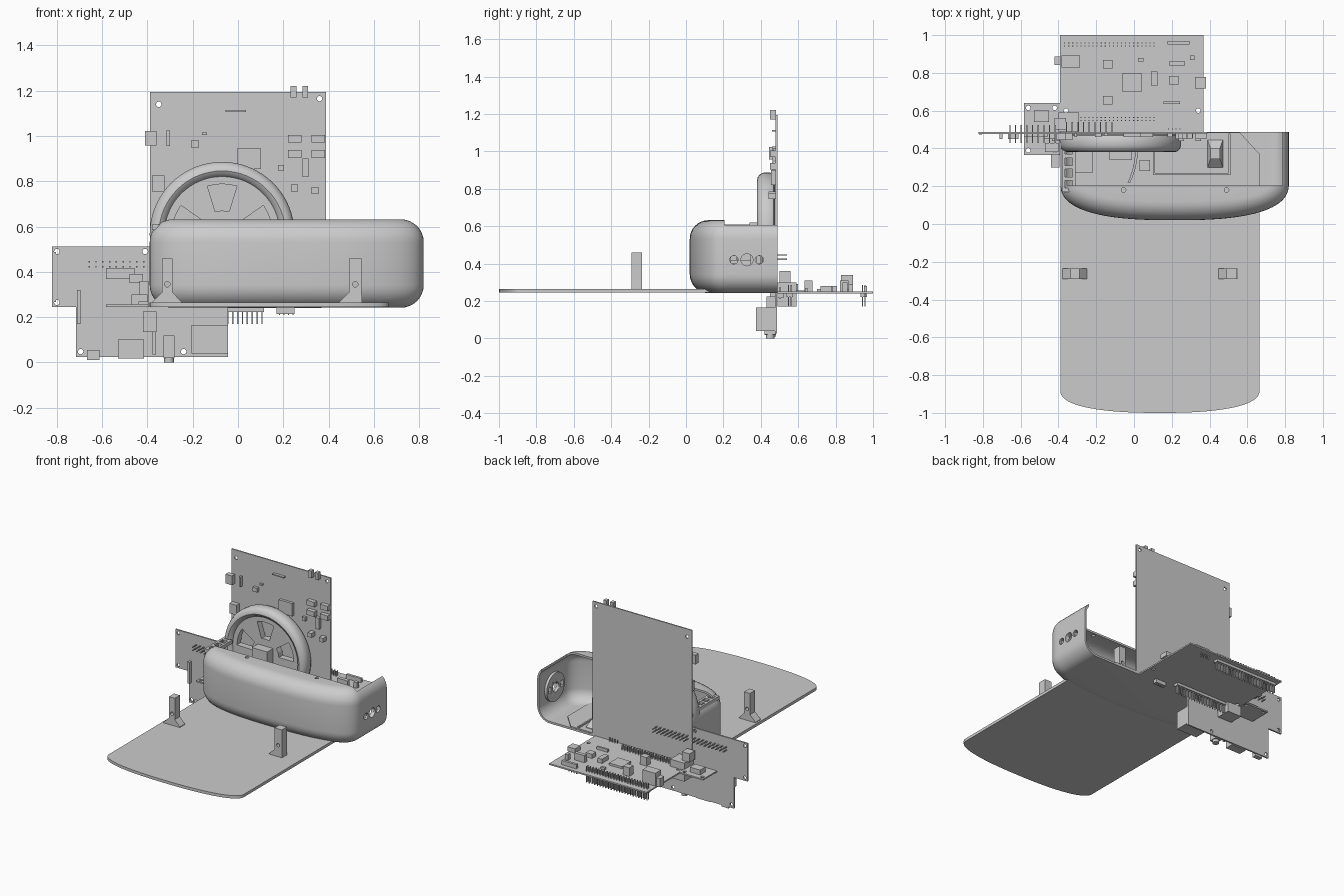
import bpy, bmesh, math
from mathutils import Vector, Matrix


def finish(name, bm, smooth=False):
    bmesh.ops.recalc_face_normals(bm, faces=bm.faces)
    me = bpy.data.meshes.new(name)
    bm.to_mesh(me)
    bm.free()
    ob = bpy.data.objects.new(name, me)
    bpy.context.collection.objects.link(ob)
    if smooth:
        shade(ob)
    return ob


def shade(ob):
    bpy.ops.object.select_all(action='DESELECT')
    ob.select_set(True)
    bpy.context.view_layer.objects.active = ob
    bpy.ops.object.shade_smooth_by_angle(angle=math.radians(35))


def add_box(bm, x0, x1, y0, y1, z0, z1):
    c = Vector(((x0 + x1) / 2, (y0 + y1) / 2, (z0 + z1) / 2))
    m = Matrix.Translation(c) @ Matrix.Diagonal((x1 - x0, y1 - y0, z1 - z0, 1))
    bmesh.ops.create_cube(bm, size=1, matrix=m)


def boxes(name, items):
    bm = bmesh.new()
    for b in items:
        add_box(bm, *b)
    return finish(name, bm)


def loft(name, rings, smooth=False):
    """Closed solid through equal-length rings of points, capped at both ends."""
    bm = bmesh.new()
    vs = [[bm.verts.new(p) for p in r] for r in rings]
    n = len(vs[0])
    for a, b in zip(vs, vs[1:]):
        for i in range(n):
            bm.faces.new((a[i], a[(i + 1) % n], b[(i + 1) % n], b[i]))
    bm.faces.new(vs[0])
    bm.faces.new(vs[-1])
    return finish(name, bm, smooth)


def cylinder(name, r, centre, axis, depth, seg=32):
    bm = bmesh.new()
    rot = Vector((0, 0, 1)).rotation_difference(Vector(axis)).to_matrix().to_4x4()
    bmesh.ops.create_cone(bm, cap_ends=True, segments=seg, radius1=r, radius2=r,
                          depth=depth, matrix=Matrix.Translation(centre) @ rot)
    return finish(name, bm, True)


def cut(ob, cutters):
    for c in cutters:
        c.hide_render = True
        m = ob.modifiers.new("cut", 'BOOLEAN')
        m.operation, m.solver, m.object = 'DIFFERENCE', 'EXACT', c
        bpy.context.view_layer.objects.active = ob
        bpy.ops.object.modifier_apply(modifier=m.name)
        bpy.data.objects.remove(c)


def bow(cx, cy, a, b, n, steps=40):
    """Bulging front edge, a half superellipse from left to right."""
    pts = []
    for i in range(steps + 1):
        t = math.pi * (1 - i / steps)
        c, s = math.cos(t), math.sin(t)
        pts.append((cx + math.copysign(abs(c) ** (2 / n), c) * a, cy - abs(s) ** (2 / n) * b))
    return pts


# Base plate with bowed front edge and clipped rear corner
plan = bow(0.1375, -0.88, 0.5275, 0.12, 2.4) + [(0.665, 0.37), (0.56, 0.485), (-0.39, 0.485)]
loft("base_plate", [[(x, y, z) for x, y in plan] for z in (0.244, 0.264)])


# Hollow front shell
def shell_solid(name, wall, back):
    rings, R, z0, z1 = [], 0.1 - wall, 0.242 + wall, 0.632 - wall
    for top in (0, 1):
        for k in range(9):
            t = math.pi / 2 * k / 8
            a = t if not top else math.pi / 2 - t
            d = wall + R * (1 - math.sin(a))
            z = (z1 - R + R * math.cos(a)) if top else (z0 + R - R * math.cos(a))
            p = bow(0.215, 0.22, 0.605 - d, 0.2 - d, 2.6, 56)
            p += [(p[-1][0], back), (p[0][0], back)]
            rings.append([(x, y, z) for x, y in p])
    return loft(name, rings)


shell = shell_solid("front_shell", 0, 0.488)
cutters = [shell_solid("cut_inside", 0.014, 0.6),
           boxes("cut_top", [(-0.355, 0.785, 0.205, 0.6, 0.56, 0.7)])]
for y, r in ((0.256, 0.022), (0.326, 0.032), (0.392, 0.022)):
    cutters.append(cylinder("cut_side", r, (0.8, y, 0.42), (1, 0, 0), 0.1))
for x in (-0.055, 0.49):
    cutters.append(cylinder("cut_screw", 0.012, (x, 0.18, 0.62), (0, 0, 1), 0.1))
cut(shell, cutters)
shade(shell)

# Round motor mount inside the right wall
mount = cylinder("motor_mount", 0.1, (0.798, 0.326, 0.42), (1, 0, 0), 0.02)
cut(mount, [cylinder("cut_mount", 0.034, (0.8, 0.326, 0.42), (1, 0, 0), 0.1),
            boxes("cut_slots", [(0.7, 0.9, 0.24, 0.275, 0.4, 0.44), (0.7, 0.9, 0.377, 0.41, 0.4, 0.44)])])

# Wheel: lathed profile with five windows
WX, WZ = -0.07, 0.566
prof = [(0.001, 0.405), (0.255, 0.405), (0.265, 0.388), (0.28, 0.38), (0.298, 0.384), (0.312, 0.396),
        (0.32, 0.415), (0.32, 0.45), (0.312, 0.468), (0.295, 0.477), (0.27, 0.477), (0.26, 0.45), (0.001, 0.45)]
N = 64
wheel = loft("wheel", [[(WX + r * math.cos(2 * math.pi * i / N), y, WZ + r * math.sin(2 * math.pi * i / N))
                        for i in range(N)] for r, y in prof])
cutters = []
for k in range(5):
    mid = math.pi / 2 + k * 2 * math.pi / 5
    outline = [(r, mid + math.radians(s)) for r, ss in ((0.105, (-17, 0, 17)), (0.222, (17, 8, 0, -8, -17)))
               for s in ss]
    cutters.append(loft("cut_window", [[(WX + r * math.cos(a), y, WZ + r * math.sin(a)) for r, a in outline]
                                       for y in (0.36, 0.5)]))
cut(wheel, cutters)
shade(wheel)

# Drive motor behind the wheel face, with a curved guard
boxes("drive_motor", [(-0.31, -0.22, 0.27, 0.385, 0.3, 0.5), (-0.13, -0.01, 0.34, 0.41, 0.51, 0.62)])
arc = [(0.02 - 0.04 * t * t, 0.39 - 0.17 * t) for t in [i / 10 for i in range(11)]]
guard = arc + [(x - 0.014, y) for x, y in reversed(arc)]
loft("motor_guard", [[(x, y, z) for x, y in guard] for z in (0.264, 0.42)])


# Flared sensor posts
def post(name, x0, x1, f0, f1, y0, y1, flare_y=0.0):
    secs = [(f0, f1, flare_y, 0.262), (f0, f1, flare_y, 0.268), (x0, x1, 0, 0.31), (x0, x1, 0, 0.46)]
    ob = loft(name, [[(a, y0 - f, z), (b, y0 - f, z), (b, y1 + f, z), (a, y1 + f, z)] for a, b, f, z in secs])
    cut(ob, [cylinder("cut_hole", 0.012, ((x0 + x1) / 2, (y0 + y1) / 2, 0.345), (0, 1, 0), 0.4, 20)])


post("left_post", -0.335, -0.289, -0.378, -0.25, -0.292, -0.235)
post("right_post", 0.49, 0.546, 0.447, 0.548, -0.292, -0.235)
post("inner_post", 0.405, 0.455, 0.39, 0.47, 0.345, 0.4, 0.045)

# Low tray frame and left bracket inside the shell
boxes("tray_frame", [(0.1, 0.51, 0.26, 0.27, 0.262, 0.275), (0.1, 0.11, 0.26, 0.48, 0.262, 0.275),
                     (0.5, 0.51, 0.26, 0.48, 0.262, 0.275), (0.03, 0.085, 0.28, 0.34, 0.262, 0.3)])
boxes("left_bracket", [(-0.38, -0.365, 0.17, 0.42, 0.585, 0.61), (-0.325, -0.31, 0.17, 0.38, 0.585, 0.61)] +
      [(-0.38, -0.31, y, y + 0.02, 0.59, 0.61) for y in (0.17, 0.23, 0.29, 0.35)])


# Circuit boards with corner holes
def board(name, box, holes, axis):
    ob = boxes(name, [box])
    cut(ob, [cylinder("cut_hole", 0.012, h, axis, 0.1, 16) for h in holes])


Y, Z = (0, 1, 0), (0, 0, 1)
board("upright_board", (-0.388, 0.388, 0.479, 0.488, 0.25, 1.195), [(-0.35, 0.48, 1.14), (0.36, 0.48, 1.165)], Y)
board("rear_board", (-0.392, 0.368, 0.486, 1.0, 0.24, 0.25), [(-0.36, 0.6, 0.245), (0.34, 0.6, 0.245)], Z)
board("lower_left_board", (-0.715, -0.045, 0.476, 0.487, 0.025, 0.25),
      [(-0.695, 0.48, 0.048), (-0.24, 0.48, 0.048)], Y)
board("upper_left_board", (-0.822, -0.385, 0.476, 0.487, 0.244, 0.512),
      [(-0.8, 0.48, z) for z in (0.265, 0.49)] + [(-0.41, 0.48, 0.49)], Y)
board("small_board", (-0.582, -0.392, 0.365, 0.64, 0.246, 0.256),
      [(x, y, 0.25) for x in (-0.56, -0.42) for y in (0.39, 0.615)], Z)


# Components facing forward: x, z, width, height, depth
def front_parts(name, items, y=0.48):
    boxes(name, [(x - w / 2, x + w / 2, y - d, y, z - h / 2, z + h / 2) for x, z, w, h, d in items])


front_parts("upright_board_chips", [
    (-0.385, 0.99, 0.05, 0.065, 0.035), (-0.308, 0.99, 0.014, 0.07, 0.02), (-0.19, 0.965, 0.035, 0.03, 0.02),
    (-0.148, 1.01, 0.02, 0.01, 0.015), (-0.352, 0.79, 0.055, 0.07, 0.035), (0.048, 0.9, 0.105, 0.09, 0.02),
    (0.298, 0.86, 0.028, 0.08, 0.025), (0.25, 0.77, 0.03, 0.03, 0.04), (0.34, 0.76, 0.03, 0.03, 0.04),
    (0.19, 0.86, 0.025, 0.025, 0.02), (-0.01, 1.11, 0.09, 0.008, 0.02), (0.245, 1.195, 0.025, 0.05, 0.03),
    (0.297, 1.195, 0.025, 0.05, 0.03)] + [(x, z, 0.06, 0.035, 0.03) for x in (0.25, 0.355) for z in (0.92, 0.988)])
front_parts("lower_board_ports", [
    (-0.64, 0.033, 0.055, 0.045, 0.03), (-0.473, 0.06, 0.115, 0.085, 0.06), (-0.305, 0.07, 0.05, 0.1, 0.06),
    (-0.125, 0.102, 0.16, 0.125, 0.105), (-0.37, 0.11, 0.014, 0.15, 0.03), (-0.39, 0.18, 0.06, 0.09, 0.05),
    (-0.703, 0.245, 0.016, 0.15, 0.03)])
front_parts("upper_board_chips", [(-0.52, 0.393, 0.125, 0.05, 0.02), (-0.45, 0.37, 0.06, 0.04, 0.03),
                                  (-0.415, 0.31, 0.04, 0.1, 0.04), (-0.812, 0.378, 0.015, 0.22, 0.006)])
cylinder("audio_jack", 0.022, (-0.305, 0.45, 0.012), Z, 0.024, 20)

# Components on the rear board: x, y, width, length, height
boxes("rear_board_chips", [(x - w / 2, x + w / 2, y - l / 2, y + l / 2, 0.249, 0.25 + h) for x, y, w, l, h in (
    (-0.01, 0.75, 0.1, 0.1, 0.015), (-0.14, 0.845, 0.05, 0.045, 0.06), (-0.14, 0.655, 0.05, 0.045, 0.06),
    (-0.335, 0.86, 0.1, 0.065, 0.09), (-0.405, 0.865, 0.03, 0.045, 0.06), (0.108, 0.77, 0.035, 0.075, 0.03),
    (0.21, 0.76, 0.05, 0.045, 0.03), (0.228, 0.85, 0.08, 0.025, 0.05), (0.352, 0.748, 0.06, 0.06, 0.03),
    (0.235, 0.96, 0.115, 0.018, 0.03), (0.2, 0.642, 0.085, 0.014, 0.02), (0.035, 0.87, 0.03, 0.018, 0.015),
    (0.308, 0.88, 0.025, 0.025, 0.04))])
boxes("corner_connectors", [(-0.4, -0.29, 0.49, 0.59, 0.17, 0.3), (-0.42, -0.36, 0.5, 0.56, 0.3, 0.36),
                            (-0.53, -0.45, 0.54, 0.6, 0.254, 0.29), (-0.47, -0.4, 0.38, 0.43, 0.254, 0.3),
                            (-0.44, -0.395, 0.3, 0.37, 0.255, 0.27)])

# Header pins and their strips
pins = []
for y in (0.545, 0.56, 0.94, 0.955):
    pins += [(x, x + 0.006, y, y + 0.006, 0.17, 0.285) for x in [-0.37 + 0.0215 * i for i in range(23)]]
pins += [(x, x + 0.006, y, y + 0.006, 0.21, 0.275) for x in (0.18, 0.2, 0.22, 0.24) for y in (0.5, 0.955)]
pins += [(x, x + 0.006, 0.43, 0.525, z, z + 0.006) for x in [-0.66 + 0.03 * i for i in range(9)] for z in (0.42, 0.442)]
pins += [(x, x + 0.006, 0.485, 0.54, z, z + 0.006) for x in [-0.36 + 0.03 * i for i in range(9)] for z in (0.42, 0.442)]
boxes("header_pins", pins)
boxes("header_strips", [(-0.375, 0.115, y, y + 0.035, 0.222, 0.241) for y in (0.537, 0.932)] +
      [(0.17, 0.25, 0.49, 0.52, 0.215, 0.241)])
